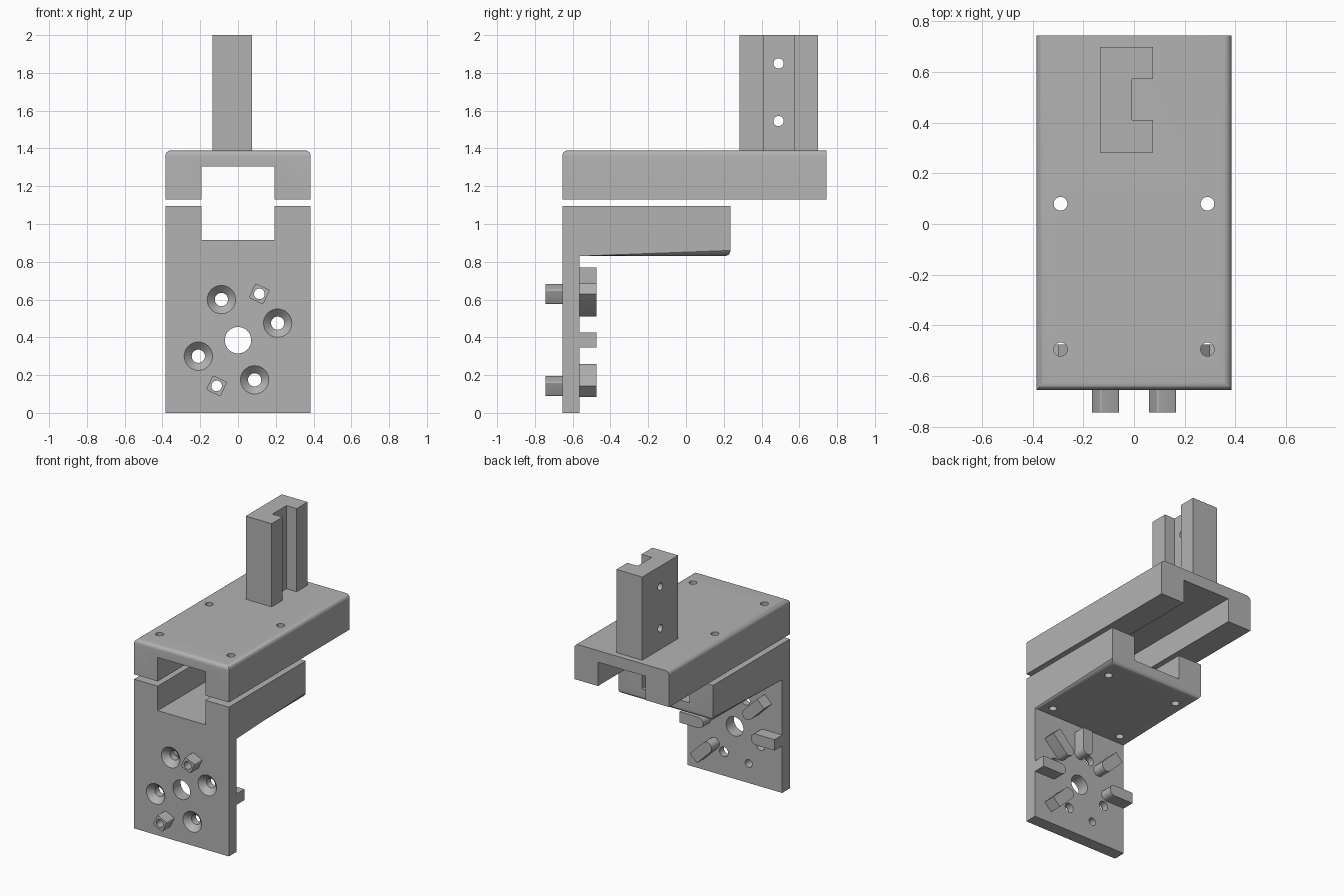
import bpy, bmesh, math
from mathutils import Matrix, Vector

cube = bpy.data.objects.get("Cube")
if cube:
    bpy.data.objects.remove(cube, do_unlink=True)

grey = bpy.data.materials.new("plain_grey")
grey.use_nodes = True
colour = (0.45, 0.45, 0.45, 1)
grey.diffuse_color = colour
grey.node_tree.nodes["Principled BSDF"].inputs["Base Color"].default_value = colour

AXES = {"x": Matrix(((0, 0, 1), (1, 0, 0), (0, 1, 0))).to_4x4(),   # profile in y, z
        "y": Matrix(((1, 0, 0), (0, 0, 1), (0, 1, 0))).to_4x4(),   # profile in x, z
        "z": Matrix.Identity(4)}                                   # profile in x, y


def finish(name, bm):
    bmesh.ops.recalc_face_normals(bm, faces=bm.faces)
    mesh = bpy.data.meshes.new(name)
    bm.to_mesh(mesh)
    bm.free()
    mesh.materials.append(grey)
    obj = bpy.data.objects.new(name, mesh)
    bpy.context.scene.collection.objects.link(obj)
    return obj


def prism(name, axis, profile, start, end, rounded=None, radius=0.03):
    """Extrude a profile along an axis; round the edges chosen by a rule."""
    bm = bmesh.new()
    face = bm.faces.new([bm.verts.new((a, b, start)) for a, b in profile])
    ext = bmesh.ops.extrude_face_region(bm, geom=[face])["geom"]
    moved = [v for v in ext if isinstance(v, bmesh.types.BMVert)]
    bmesh.ops.translate(bm, vec=(0, 0, end - start), verts=moved)
    bmesh.ops.transform(bm, matrix=AXES[axis], verts=bm.verts)
    bmesh.ops.recalc_face_normals(bm, faces=bm.faces)
    if rounded:
        edges = [e for e in bm.edges if rounded(*[v.co for v in e.verts])]
        bmesh.ops.bevel(bm, geom=edges, offset=radius, segments=6,
                        profile=0.5, affect="EDGES")
    return finish(name, bm)


def rect(a0, a1, b0, b1):
    return [(a0, b0), (a1, b0), (a1, b1), (a0, b1)]


def bore(axis, a, b, start, end, r0, r1=None):
    """Round cutter along an axis, tapered if r1 differs from r0."""
    bm = bmesh.new()
    place = AXES[axis] @ Matrix.Translation((a, b, (start + end) / 2))
    bmesh.ops.create_cone(bm, cap_ends=True, segments=40, radius1=r0,
                          radius2=r0 if r1 is None else r1,
                          depth=end - start, matrix=place)
    return finish("cutter", bm)


def cut(obj, cutters):
    for c in cutters:
        c.hide_render = True
        mod = obj.modifiers.new("cut", "BOOLEAN")
        mod.operation, mod.solver, mod.object = "DIFFERENCE", "EXACT", c
    graph = bpy.context.evaluated_depsgraph_get()
    graph.update()
    obj.data = bpy.data.meshes.new_from_object(obj.evaluated_get(graph))
    obj.modifiers.clear()
    for c in cutters:
        bpy.data.objects.remove(c, do_unlink=True)


def screw_bores():
    return [bore("z", x, y, 0.8, 1.5, 0.027) for x in (-0.29, 0.29) for y in (-0.495, 0.08)]


W, FRONT, BACK = 0.385, -0.655, -0.565
HUB = Vector((0, 0.385))

# Upper clamp with rounded top sides and front
upper = prism("upper_clamp", "y", rect(-W, W, 1.13, 1.39), FRONT, 0.745,
              lambda p, q: min(p.z, q.z) > 1.3 and (p.y + q.y) / 2 < 0.7)
cut(upper, screw_bores() + [prism("cutter", "y", rect(-0.193, 0.193, 1.0, 1.305), -1, 1)])

# Lower bracket: face plate and arm in one L profile, rounded under the arm
ell = [(FRONT, 0), (BACK, 0), (BACK, 0.83), (0.235, 0.83), (0.235, 1.095), (FRONT, 1.095)]
lower = prism("lower_bracket", "x", ell, -W, W,
              lambda p, q: abs(p.z - 0.83) + abs(q.z - 0.83) < 0.01 and max(p.y, q.y) > 0)
pins = [Vector((0.113, 0.63)), Vector((-0.113, 0.143))]
cuts = screw_bores() + [prism("cutter", "y", rect(-0.193, 0.193, 0.915, 1.3), -1, 1),
                        bore("y", *HUB, -0.8, -0.5, 0.07)]
cuts += [bore("y", *p, -0.8, -0.5, 0.028) for p in pins]
for x, z in ((-0.088, 0.6), (0.21, 0.475), (-0.21, 0.3), (0.088, 0.175)):
    cuts += [bore("y", x, z, -0.8, -0.5, 0.035),
             bore("y", x, z, FRONT - 0.01, FRONT + 0.04, 0.085, 0.035)]
cut(lower, cuts)

# Hollow square pins on the front of the plate
for i, p in enumerate(pins):
    turn = Matrix.Rotation(math.atan2(*(p - HUB).yx), 2)
    square = [p + turn @ Vector(c) for c in rect(-0.042, 0.042, -0.042, 0.042)]
    pin = prism(f"front_pin_{i + 1}", "y", square, -0.745, FRONT + 0.005,
                lambda a, b: abs(a.y - b.y) > 0.05, 0.008)
    cut(pin, [bore("y", *p, -0.8, -0.5, 0.028)])

# Radial ribs behind the plate, rounded towards the hub
arc = [math.radians(90 + 18 * k) for k in range(11)]
rib = [(0.385, -0.04), (0.385, 0.04)] + [(0.233 + 0.04 * math.cos(a), 0.04 * math.sin(a)) for a in arc]
for angle in (0, 45, 90, 135, 180, 315):
    turn = Matrix.Rotation(math.radians(angle), 2)
    prism(f"back_rib_{angle}", "y", [HUB + turn @ Vector(c) for c in rib],
          BACK - 0.005, -0.475)

# Slotted post on top
outline = [(-0.135, 0.283), (0.075, 0.283), (0.075, 0.41), (-0.008, 0.41),
           (-0.008, 0.573), (0.075, 0.573), (0.075, 0.7), (-0.135, 0.7)]
post = prism("slotted_post", "z", outline, 1.385, 2)
cut(post, [bore("x", 0.49, z, -0.3, 0.3, 0.027) for z in (1.545, 1.85)])

# Smooth the curved faces only
for obj in bpy.context.scene.objects:
    if obj.type == "MESH":
        bpy.ops.object.select_all(action="DESELECT")
        obj.select_set(True)
        bpy.context.view_layer.objects.active = obj
        bpy.ops.object.shade_smooth_by_angle(angle=math.radians(32))
